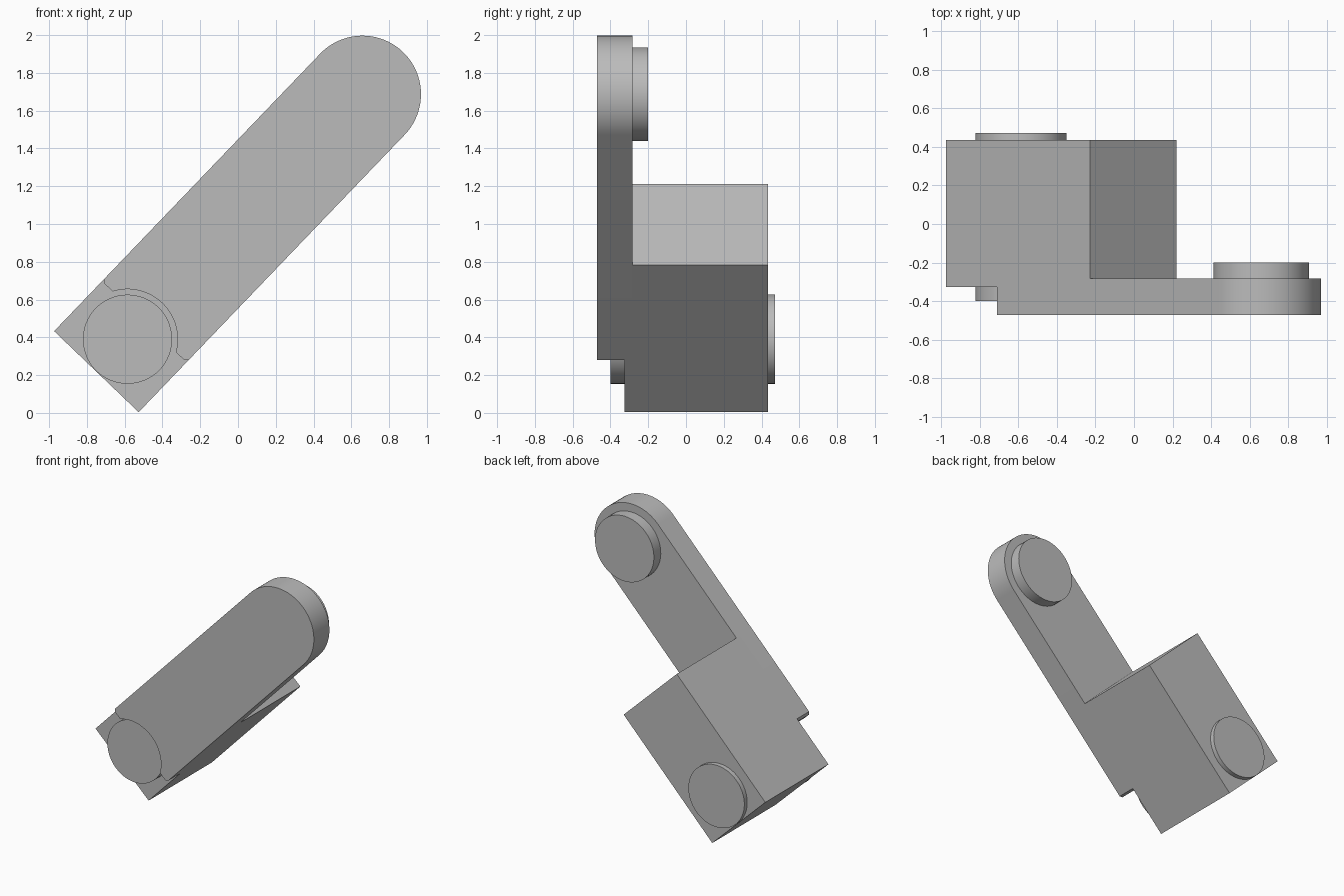
import bpy, bmesh, math
from mathutils import Vector

cube = bpy.data.objects.get("Cube")
if cube:
    bpy.data.objects.remove(cube, do_unlink=True)

grey = bpy.data.materials.new("plain grey")
grey.use_nodes = True
colour = (0.5, 0.5, 0.5, 1)
grey.diffuse_color = colour
grey.node_tree.nodes["Principled BSDF"].inputs["Base Color"].default_value = colour

TILT = math.radians(46.2)      # lean of the whole crank
PIVOT = Vector((-0.585, 0.39))  # lower pivot in x, z
HALF = 0.31                    # half width of arm and block
REACH = 1.797                  # distance between the two pivots


def arc(centre, radius, start, end, steps):
    """Points (along, across) on an arc, angles in degrees."""
    angles = [math.radians(start + (end - start) * i / steps) for i in range(steps + 1)]
    return [(centre + radius * math.cos(a), radius * math.sin(a)) for a in angles]


def prism(name, profile, front, back):
    """Extrude an (along, across) profile from y = front to y = back."""
    c, s = math.cos(TILT), math.sin(TILT)
    bm = bmesh.new()
    verts = [bm.verts.new((PIVOT.x + u * c - v * s, front, PIVOT.y + u * s + v * c))
             for u, v in profile]
    face = bm.faces.new(verts)
    ext = bmesh.ops.extrude_face_region(bm, geom=[face])
    moved = [g for g in ext["geom"] if isinstance(g, bmesh.types.BMVert)]
    bmesh.ops.translate(bm, verts=moved, vec=(0, back - front, 0))
    bmesh.ops.recalc_face_normals(bm, faces=bm.faces)
    mesh = bpy.data.meshes.new(name)
    bm.to_mesh(mesh)
    bm.free()
    mesh.materials.append(grey)
    obj = bpy.data.objects.new(name, mesh)
    bpy.context.collection.objects.link(obj)
    bpy.ops.object.select_all(action="DESELECT")
    obj.select_set(True)
    bpy.context.view_layer.objects.active = obj
    bpy.ops.object.shade_smooth_by_angle(angle=math.radians(30))
    return obj


def disc(name, along, radius, front, back):
    return prism(name, arc(along, radius, 0, 360, 64)[:-1], front, back)


# Block behind the lower end
prism("block", [(-0.238, -HALF), (0.841, -HALF), (0.841, HALF), (-0.238, HALF)],
      -0.325, 0.435)

# Arm: round far end, concave notch around the lower pivot, chamfered ears
ear = [(0.145, HALF), (0.128, 0.293)]
outline = arc(REACH, HALF, -90, 90, 40) + ear
outline += arc(0, 0.265, 61, -61, 32)
outline += [(u, -v) for u, v in reversed(ear)]
prism("arm", outline, -0.47, -0.283)

# Round pivots
disc("front_pivot_cap", 0, 0.236, -0.40, -0.325)
disc("back_pivot_cap", 0, 0.236, 0.435, 0.47)
disc("upper_pivot_boss", REACH, 0.248, -0.283, -0.20)
